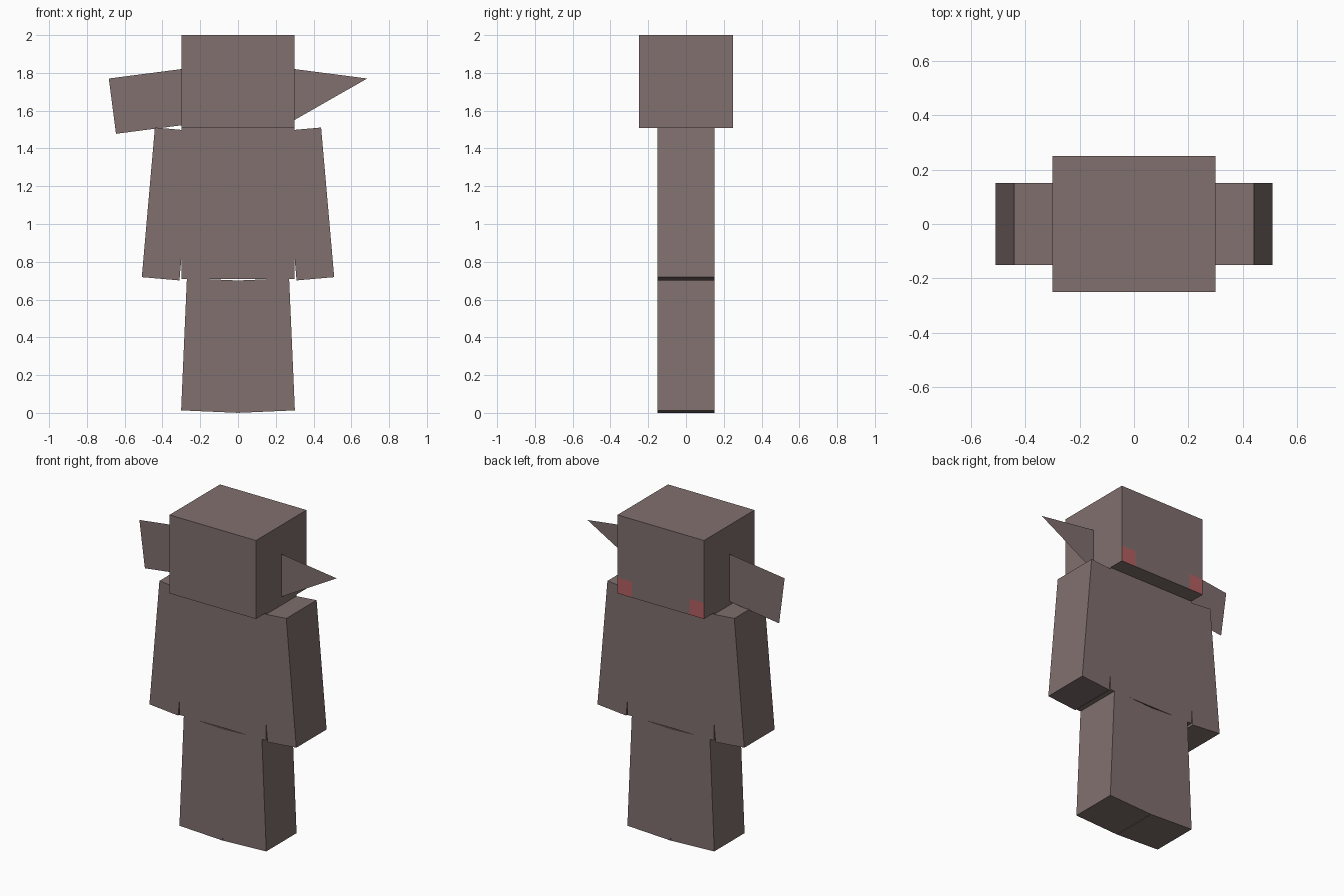
import bpy
import bmesh
from math import radians
from mathutils import Matrix, Vector

if "Cube" in bpy.data.objects:
    bpy.data.objects.remove(bpy.data.objects["Cube"], do_unlink=True)


def make_material(name, rgb):
    mat = bpy.data.materials.new(name)
    mat.use_nodes = True
    mat.diffuse_color = (*rgb, 1)
    mat.node_tree.nodes["Principled BSDF"].inputs["Base Color"].default_value = (*rgb, 1)
    return mat


brown = make_material("dusty_brown", (0.216, 0.162, 0.156))
red = make_material("muted_red", (0.45, 0.117, 0.122))


def finish(bm, name, location, tilt=0, materials=(brown,)):
    """Turn a bmesh into an object, tilted about the y axis in degrees."""
    mesh = bpy.data.meshes.new(name)
    bm.to_mesh(mesh)
    bm.free()
    for mat in materials:
        mesh.materials.append(mat)
    obj = bpy.data.objects.new(name, mesh)
    obj.location = location
    obj.rotation_euler.y = radians(tilt)
    bpy.context.collection.objects.link(obj)
    return obj


def box_mesh(size):
    bm = bmesh.new()
    bmesh.ops.create_cube(bm, size=1, matrix=Matrix.Diagonal((*size, 1)))
    return bm


# Torso
finish(box_mesh((0.6, 0.3, 0.8)), "torso", (0, 0, 1.108))

# Head, cut so the lower back corners can be coloured
bm = box_mesh((0.6, 0.5, 0.492))
cuts = [((0.2, 0, 0), (1, 0, 0)), ((-0.2, 0, 0), (1, 0, 0)), ((0, 0, -0.146), (0, 0, 1))]
for point, normal in cuts:
    bmesh.ops.bisect_plane(bm, geom=bm.verts[:] + bm.edges[:] + bm.faces[:],
                           plane_co=point, plane_no=normal)
bm.normal_update()
for face in bm.faces:
    centre = face.calc_center_median()
    if face.normal.y > 0.9 and abs(centre.x) > 0.2 and centre.z < -0.146:
        face.material_index = 1
finish(bm, "head", (0, 0, 1.754), materials=(brown, red))

# Arms and legs, splayed outward
for side, label in ((1, "left"), (-1, "right")):
    finish(box_mesh((0.2, 0.3, 0.795)), label + "_arm", (side * 0.375, 0, 1.106), -5 * side)
    finish(box_mesh((0.3, 0.3, 0.7)), label + "_leg", (side * 0.136, 0, 0.3565), -2.5 * side)

# Flat ears: a full panel on the right, a pointed half panel on the left
for side, label in ((1, "left"), (-1, "right")):
    w, h = 0.195 * side, 0.1475
    corners = [(-w, 0, -h), (w, 0, h), (-w, 0, h)]
    if side < 0:
        corners.insert(1, (w, 0, -h))
    bm = bmesh.new()
    bm.faces.new([bm.verts.new(Vector(c)) for c in corners])
    finish(bm, label + "_ear", (side * 0.4715, 0, 1.649), 7.4 * side)
